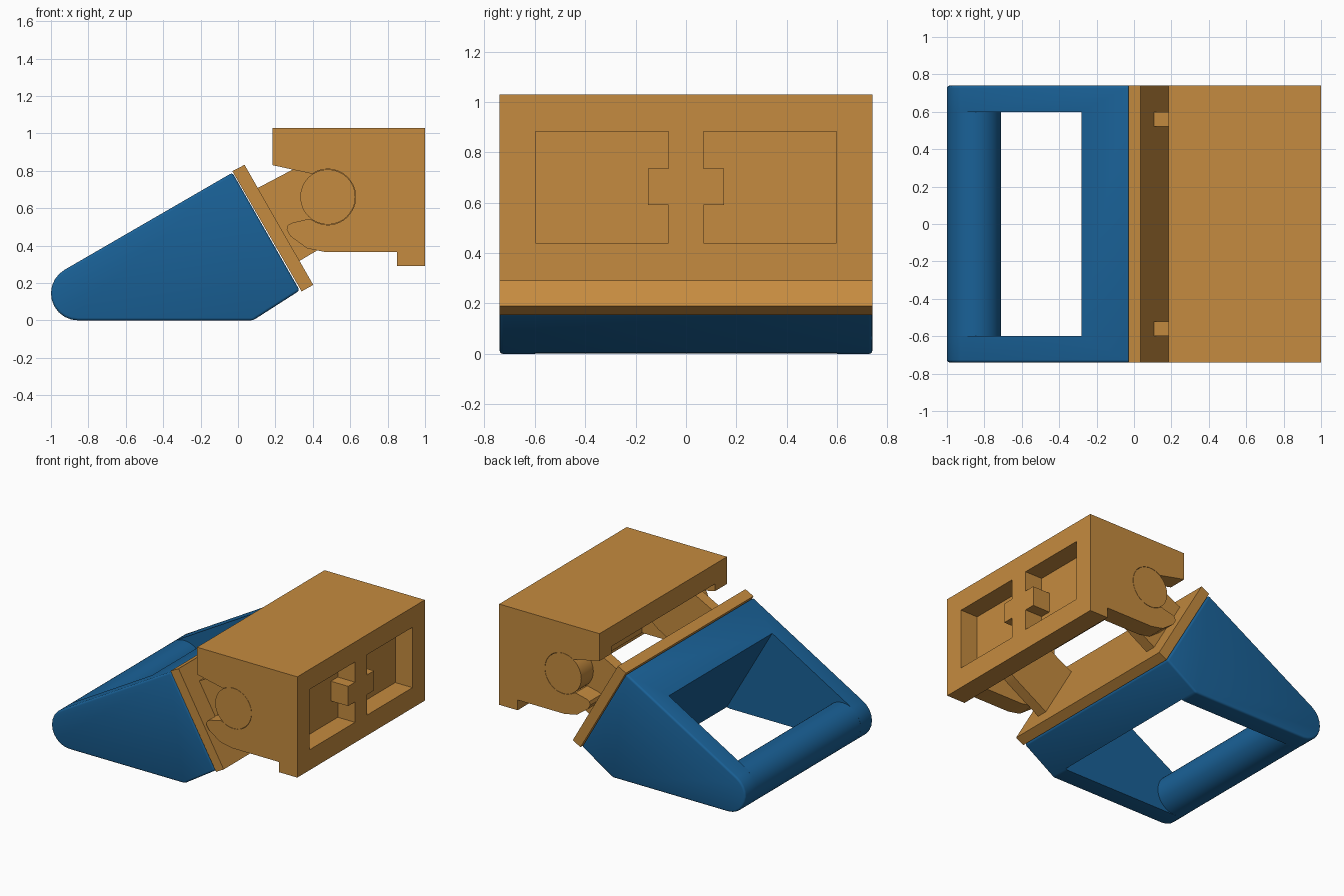
import bpy, bmesh, math

if "Cube" in bpy.data.objects:
    bpy.data.objects.remove(bpy.data.objects["Cube"])


def material(name, color):
    m = bpy.data.materials.new(name)
    m.diffuse_color = color
    m.use_nodes = True
    m.node_tree.nodes["Principled BSDF"].inputs["Base Color"].default_value = m.diffuse_color
    return m


BLUE = material("blue", (0.01, 0.12, 0.31, 1))
ORANGE = material("orange", (0.56, 0.26, 0.05, 1))


def prism(name, pts, lo, hi, mat=None, axis="y"):
    """Extrude a 2D outline (xz along y, or yz along x) from lo to hi."""
    place = (lambda a, b, d: (a, d, b)) if axis == "y" else (lambda a, b, d: (d, a, b))
    bm = bmesh.new()
    face = bm.faces.new([bm.verts.new(place(a, b, lo)) for a, b in pts])
    res = bmesh.ops.extrude_face_region(bm, geom=[face])
    move = (0, hi - lo, 0) if axis == "y" else (hi - lo, 0, 0)
    bmesh.ops.translate(bm, vec=move, verts=[g for g in res["geom"] if isinstance(g, bmesh.types.BMVert)])
    bmesh.ops.recalc_face_normals(bm, faces=bm.faces[:])
    me = bpy.data.meshes.new(name)
    bm.to_mesh(me)
    bm.free()
    ob = bpy.data.objects.new(name, me)
    bpy.context.collection.objects.link(ob)
    if mat:
        me.materials.append(mat)
    return ob


def activate(ob):
    bpy.ops.object.select_all(action="DESELECT")
    ob.select_set(True)
    bpy.context.view_layer.objects.active = ob


def cut(ob, cutter):
    activate(ob)
    mod = ob.modifiers.new("cut", "BOOLEAN")
    mod.operation = "DIFFERENCE"
    mod.solver = "EXACT"
    mod.object = cutter
    bpy.ops.object.modifier_apply(modifier=mod.name)
    bpy.data.objects.remove(cutter)


def smooth(ob):
    activate(ob)
    bpy.ops.object.shade_smooth_by_angle(angle=math.radians(32))


def arc(cx, cz, r, a0, a1, n):
    return [(cx + r * math.cos(math.radians(a0 + (a1 - a0) * i / n)),
             cz + r * math.sin(math.radians(a0 + (a1 - a0) * i / n))) for i in range(n + 1)]


W = 0.74          # half width of the model
PIN = (0.48, 0.66)

# Blue handle frame: wedge with a rounded nose and softened edges
frame = prism("handle_frame", [(-0.03, 0.79), (0.33, 0.16), (0.08, 0.0)][::-1]
              + arc(-0.855, 0.145, 0.145, 120, 270, 10), -W, W, BLUE)
activate(frame)
bev = frame.modifiers.new("bevel", "BEVEL")
bev.width, bev.segments = 0.014, 3
bev.limit_method, bev.angle_limit = "ANGLE", math.radians(28)
bpy.ops.object.modifier_apply(modifier=bev.name)
# Opening between the side plates, its back wall parallel to the hinge plate
cut(frame, prism("opening_cutter", [(-0.338, 0.745), (0.103, -0.02), (-1.1, -0.02), (-1.1, 0.745)], -0.6, 0.6))
smooth(frame)

# Round grip bar
bar = prism("grip_bar", arc(-0.855, 0.145, 0.144, 0, 352.5, 47), -0.61, 0.61, BLUE)
smooth(bar)

# Hinge plate lying against the handle
prism("hinge_plate", [(-0.03, 0.798), (0.035, 0.832), (0.402, 0.19), (0.34, 0.155)], -W, W, ORANGE)

# Housing with hooked sockets and a foot along the back edge
housing = prism("housing", [(0.185, 1.03), (1, 1.03), (1, 0.29), (0.85, 0.29), (0.85, 0.365),
                            (0.47, 0.365), (0.37, 0.385), (0.28, 0.45), (0.26, 0.485),
                            (0.267, 0.51), (0.29, 0.522), (0.38, 0.543)]
                + arc(*PIN, 0.149, 236, 484, 32) + [(0.185, 0.83)], -W, W, ORANGE)
# Inner cavity leaves hooks only at both ends
cut(housing, prism("cavity_cutter", [(0.1, 0.2), (0.78, 0.2), (0.78, 0.883), (0.1, 0.883)], -0.602, 0.602))
# Two mirrored pockets around a central stem with a cross tab
for s in (-1, 1):
    pocket = [(0.07, 0.44), (0.597, 0.44), (0.597, 0.883), (0.07, 0.883),
              (0.07, 0.735), (0.15, 0.735), (0.15, 0.59), (0.07, 0.59)]
    cut(housing, prism("pocket_cutter", [(s * y, z) for y, z in pocket], 0.86, 1.1, axis="x"))
smooth(housing)

# Hinge arms with rounded ends, and pins reaching through the hooks
for side, s in (("left", -1), ("right", 1)):
    arm = prism("hinge_arm_" + side, [(0.09, 0.70), (0.315, 0.31)]
                + arc(*PIN, 0.217, -60, 120, 20), min(s * 0.52, s * 0.6), max(s * 0.52, s * 0.6), ORANGE)
    smooth(arm)
    pin = prism("hinge_pin_" + side, arc(*PIN, 0.147, 0, 352.5, 47),
                min(s * 0.55, s * W), max(s * 0.55, s * W), ORANGE)
    smooth(pin)
